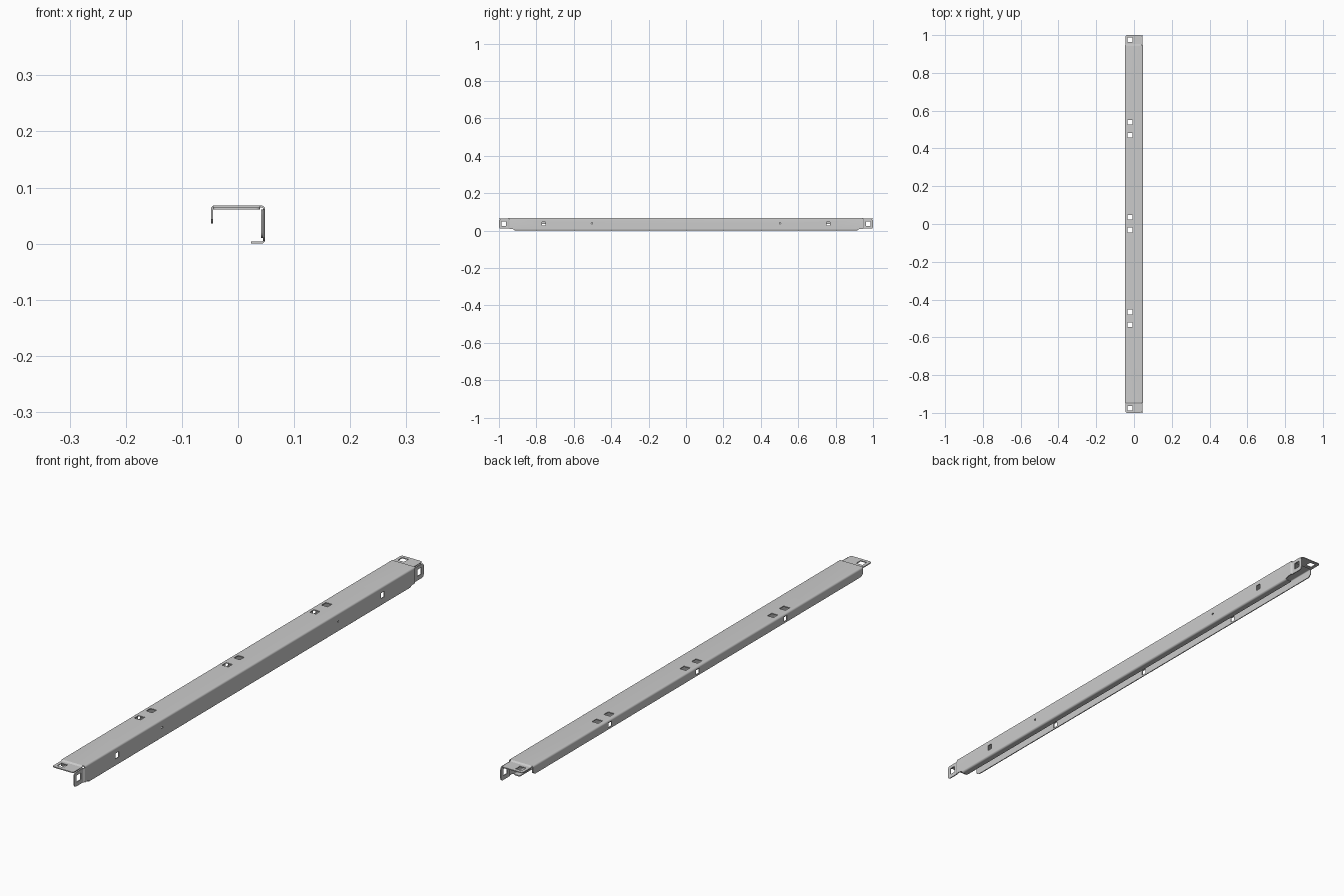
import bpy, bmesh, math
from mathutils import Vector

if "Cube" in bpy.data.objects:
    bpy.data.objects.remove(bpy.data.objects["Cube"])

W, H, T, R = 0.0485, 0.068, 0.0035, 0.007   # half width, height, sheet, bend radius
BODY, DROP = 0.945, 0.004                   # half length of the channel, joggle depth


def prism(name, pts, place, a, b):
    """Extrude a 2D polygon from a to b; place(u, v, w) gives the 3D point."""
    bm = bmesh.new()
    lo = [bm.verts.new(place(u, v, a)) for u, v in pts]
    hi = [bm.verts.new(place(u, v, b)) for u, v in pts]
    n = len(pts)
    bm.faces.new(lo)
    bm.faces.new(hi[::-1])
    for i in range(n):
        bm.faces.new((lo[i], hi[i], hi[(i + 1) % n], lo[(i + 1) % n]))
    bmesh.ops.recalc_face_normals(bm, faces=bm.faces[:])
    me = bpy.data.meshes.new(name)
    bm.to_mesh(me)
    bm.free()
    ob = bpy.data.objects.new(name, me)
    bpy.context.collection.objects.link(ob)
    return ob


def along_x(u, v, w): return (w, u, v)
def along_y(u, v, w): return (u, w, v)
def along_z(u, v, w): return (u, v, w)


def rect(u, v, du, dv):
    return [(u - du / 2, v - dv / 2), (u + du / 2, v - dv / 2),
            (u + du / 2, v + dv / 2), (u - du / 2, v + dv / 2)]


def circle(u, v, r):
    return [(u + r * math.cos(i * math.pi / 8), v + r * math.sin(i * math.pi / 8)) for i in range(16)]


def cut(ob, cutters):
    for c in cutters:
        m = ob.modifiers.new("cut", 'BOOLEAN')
        m.object, m.operation, m.solver = c, 'DIFFERENCE', 'EXACT'
    me = bpy.data.meshes.new_from_object(
        ob.evaluated_get(bpy.context.evaluated_depsgraph_get()))
    ob.modifiers.clear()
    ob.data = me
    for c in cutters:
        bpy.data.objects.remove(c)


def smooth(ob):
    bpy.ops.object.select_all(action='DESELECT')
    ob.select_set(True)
    bpy.context.view_layer.objects.active = ob
    bpy.ops.object.shade_smooth_by_angle(angle=math.radians(30))


def bends(r):
    out = []
    for cx, cz, start in ((-W + R, H - R, 180), (W - R, H - R, 90), (W - R, R, 0)):
        for i in range(7):
            a = math.radians(start - 15 * i)
            out.append((cx + r * math.cos(a), cz + r * math.sin(a)))
    return out


# folded channel: lip, top, web and bottom flange
profile = ([(-W, 0.036)] + bends(R) + [(0.0235, 0), (0.0235, T)]
           + bends(R - T)[::-1] + [(-W + T, 0.036)])
channel = prism("channel", profile, along_y, -BODY, BODY)

cutters = []
# square hole pairs in the top, one hole in the lip beneath each pair
for y in (-0.5, 0.002, 0.504):
    for d in (-0.034, 0.034):
        cutters.append(prism("cutter", rect(-0.021, y + d, 0.025, 0.025), along_z, 0.055, 0.08))
    cutters.append(prism("cutter", rect(y, 0.051, 0.018, 0.018), along_x, -0.06, -0.038))
for s in (-1, 1):
    # web holes
    cutters.append(prism("cutter", rect(s * 0.76, 0.037, 0.02, 0.02), along_x, 0.035, 0.06))
    cutters.append(prism("cutter", circle(s * 0.503, 0.039, 0.004), along_x, 0.035, 0.06))
    # bottom flange stops short of the ends
    cutters.append(prism("cutter", [(s * 0.918, -0.01), (s * 0.918, 0.0045), (s * 0.93, 0.009),
                                    (s * 0.96, 0.009), (s * 0.96, -0.01)], along_x, 0.0, 0.06))
    # chamfered lip corners
    cutters.append(prism("cutter", [(s * 0.933, 0.03), (s * 0.933, 0.036), (s * 0.937, 0.038),
                                    (s * 0.941, 0.043), (s * 0.96, 0.043), (s * 0.96, 0.03)],
                         along_x, -0.06, -0.03))
cut(channel, cutters)
smooth(channel)


def round_corners(ob, axis, r):
    """Round the outer corners of a tab; axis is its thickness direction."""
    bm = bmesh.new()
    bm.from_mesh(ob.data)
    edges = [e for e in bm.edges if all(abs(v.co.y) > 0.999 for v in e.verts)
             and abs((e.verts[0].co - e.verts[1].co).normalized().dot(Vector(axis))) > 0.9]
    bmesh.ops.bevel(bm, geom=edges, offset=r, segments=4, profile=0.5, affect='EDGES')
    bm.to_mesh(ob.data)
    bm.free()


# stepped bolting tabs at both ends
for s, end in ((-1, "front"), (1, "back")):
    step = [(s * y, o) for y, o in ((BODY, 0), (0.951, -DROP), (1, -DROP),
                                    (1, -DROP - T), (0.950, -DROP - T), (BODY, -T))]
    top = prism(end + "_top_tab", [(y, H + o) for y, o in step], along_x, -0.0445, 0.0395)
    round_corners(top, (0, 0, 1), 0.008)
    cut(top, [prism("cutter", rect(-0.021, s * 0.975, 0.025, 0.025), along_z, 0.05, 0.08)])
    smooth(top)

    web = prism(end + "_web_tab", [(W + o, y) for y, o in step], along_z, 0.010, 0.061)
    round_corners(web, (1, 0, 0), 0.01)
    cut(web, [prism("cutter", rect(s * 0.975, 0.037, 0.024, 0.024), along_x, 0.03, 0.06)])
    smooth(web)
